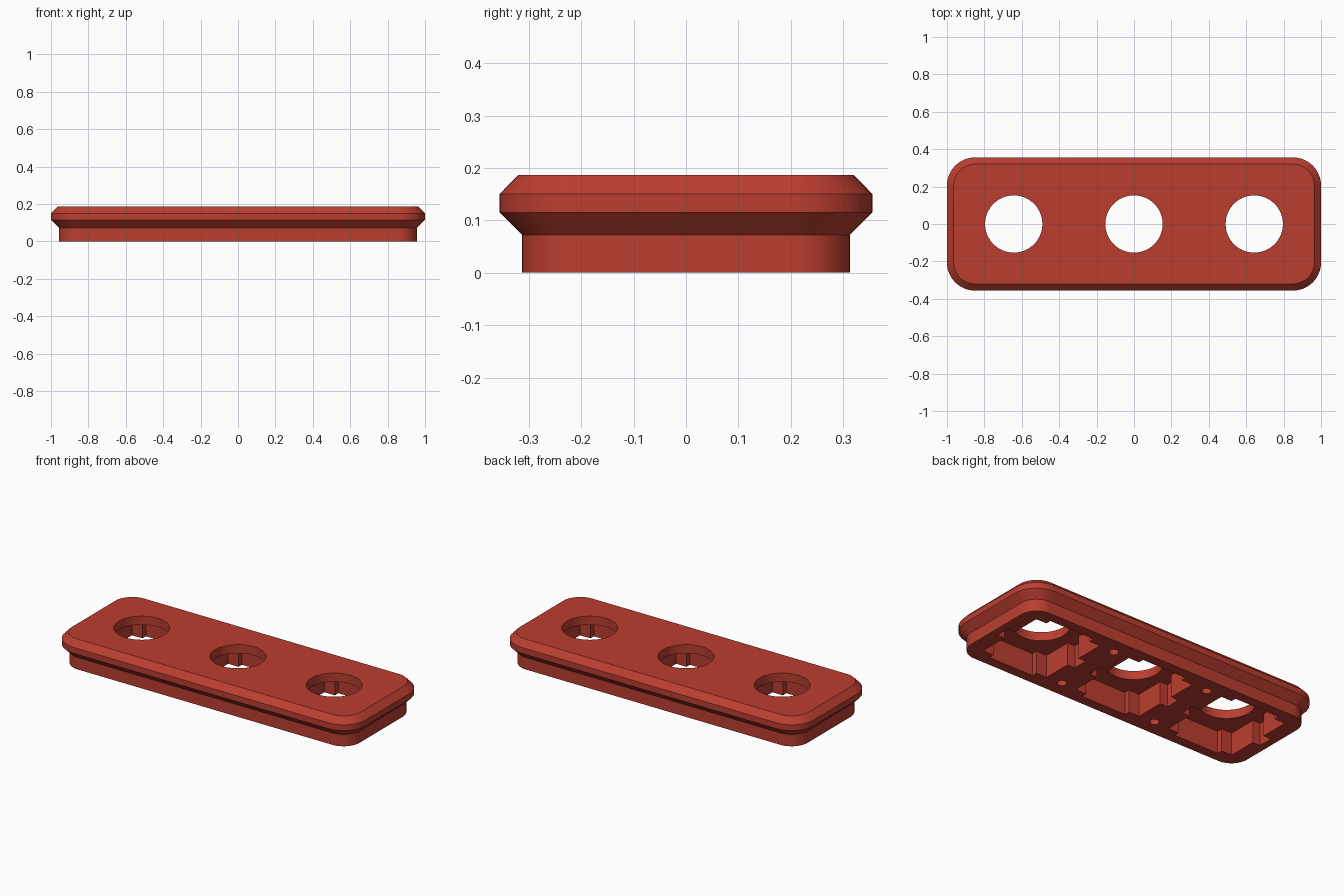
import bpy, bmesh, math

if "Cube" in bpy.data.objects:
    bpy.data.objects.remove(bpy.data.objects["Cube"])

red = bpy.data.materials.new("brick_red")
red.diffuse_color = (0.50, 0.048, 0.03, 1)
red.use_nodes = True
red.node_tree.nodes["Principled BSDF"].inputs["Base Color"].default_value = red.diffuse_color

PITCH = 0.643


def loft(name, rings):
    """Closed solid through equal-length rings of (x, y, z) points."""
    bm = bmesh.new()
    loops = [[bm.verts.new(p) for p in ring] for ring in rings]
    n = len(loops[0])
    for a, b in zip(loops, loops[1:]):
        for i in range(n):
            j = (i + 1) % n
            bm.faces.new((a[i], a[j], b[j], b[i]))
    bm.faces.new(loops[0][::-1])
    bm.faces.new(loops[-1])
    bmesh.ops.recalc_face_normals(bm, faces=bm.faces)
    mesh = bpy.data.meshes.new(name)
    bm.to_mesh(mesh)
    bm.free()
    mesh.materials.append(red)
    obj = bpy.data.objects.new(name, mesh)
    bpy.context.collection.objects.link(obj)
    return obj


def rounded_rect(radius, z, cx=0.85, cy=0.206, steps=12):
    pts = []
    for q, (sx, sy) in enumerate(((1, 1), (-1, 1), (-1, -1), (1, -1))):
        for k in range(steps + 1):
            a = math.pi / 2 * (q + k / steps)
            pts.append((sx * cx + radius * math.cos(a), sy * cy + radius * math.sin(a), z))
    return pts


def prism(name, outline, z0, z1):
    return loft(name, [[(x, y, z) for x, y in outline] for z in (z0, z1)])


def circle(cx, cy, r, n):
    return [(cx + r * math.cos(2 * math.pi * i / n), cy + r * math.sin(2 * math.pi * i / n))
            for i in range(n)]


def pocket_outline(cx):
    # square socket with wide recesses front and back, narrow ones left and right
    quarter = [(0.27, 0.045), (0.22, 0.045), (0.22, 0.22), (0.15, 0.22), (0.15, 0.253)]
    half = quarter + [(-x, y) for x, y in quarter[::-1]]
    return [(cx + x, y) for x, y in half + [(-x, -y) for x, y in half]]


# Plate body: straight foot, flared rim, chamfered top
plate = loft("plate", [rounded_rect(r, z) for r, z in
                       ((0.107, 0), (0.107, 0.072), (0.15, 0.115), (0.15, 0.15), (0.114, 0.187))])

# Cutters: sockets under the plate, round through holes, blind screw holes
cutters = []
for i in (-1, 0, 1):
    cutters.append(prism("socket_cutter", pocket_outline(i * PITCH), -0.1, 0.135))
    cutters.append(prism("round_hole_cutter", circle(i * PITCH, 0, 0.153, 64), -0.1, 0.3))
for sx in (-1, 1):
    for sy in (-1, 1):
        cutters.append(prism("screw_hole_cutter",
                             circle(sx * PITCH / 2, sy * 0.215, 0.027, 24), -0.1, 0.1))

bpy.context.view_layer.objects.active = plate
plate.select_set(True)
for cutter in cutters:
    cutter.hide_render = True
    mod = plate.modifiers.new("cut", 'BOOLEAN')
    mod.operation = 'DIFFERENCE'
    mod.solver = 'EXACT'
    mod.object = cutter
    bpy.ops.object.modifier_apply(modifier=mod.name)
for cutter in cutters:
    bpy.data.objects.remove(cutter)

bpy.ops.object.shade_smooth_by_angle(angle=math.radians(30))
